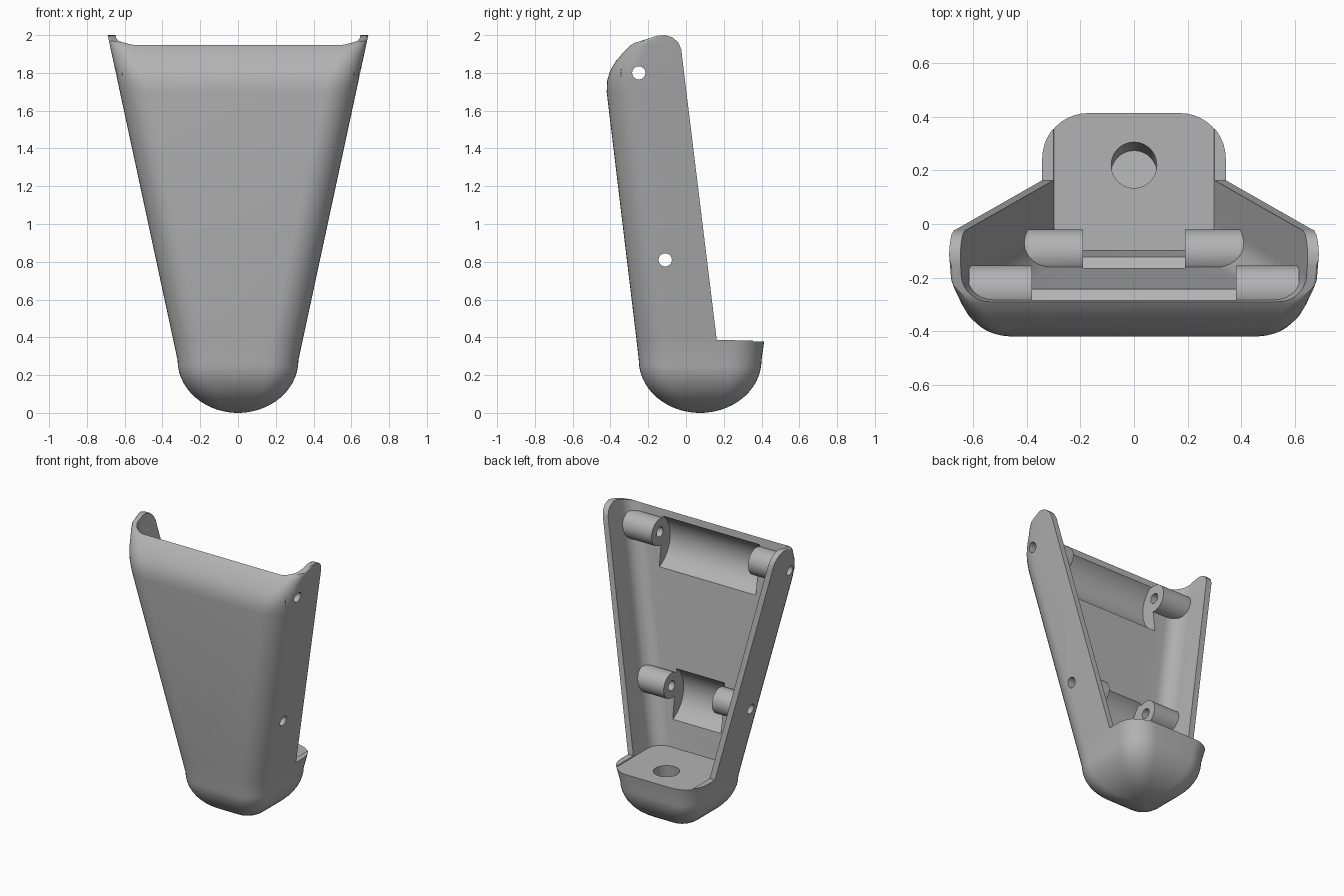
import bpy
import bmesh
from math import sin, cos, pi, sqrt, radians
from mathutils import Matrix, Vector

if "Cube" in bpy.data.objects:
    bpy.data.objects.remove(bpy.data.objects["Cube"], do_unlink=True)

grey = bpy.data.materials.new("plain_grey")
grey.use_nodes = True
colour = (0.45, 0.45, 0.45, 1)
grey.diffuse_color = colour
grey.node_tree.nodes["Principled BSDF"].inputs["Base Color"].default_value = colour


def make(name, bm):
    bmesh.ops.recalc_face_normals(bm, faces=bm.faces)
    mesh = bpy.data.meshes.new(name)
    bm.to_mesh(mesh)
    bm.free()
    mesh.materials.append(grey)
    ob = bpy.data.objects.new(name, mesh)
    bpy.context.collection.objects.link(ob)
    return ob


def section(z, half, front, back, r_front, r_back, steps=10):
    """Rounded rectangle at height z."""
    pts = []
    for sx, y, sy, r, start in ((1, back, -1, r_back, 0), (-1, back, -1, r_back, 1),
                                (-1, front, 1, r_front, 2), (1, front, 1, r_front, 3)):
        for i in range(steps + 1):
            a = (start + i / steps) * pi / 2
            pts.append(Vector((sx * (half - r) + r * cos(a), y + sy * r + r * sin(a), z)))
    return pts


def loft(name, rings):
    bm = bmesh.new()
    loops = [[bm.verts.new(p) for p in ring] for ring in rings]
    n = len(loops[0])
    for a, b in zip(loops, loops[1:]):
        for i in range(n):
            bm.faces.new((a[i], a[(i + 1) % n], b[(i + 1) % n], b[i]))
    bm.faces.new(loops[0])
    bm.faces.new(loops[-1])
    return make(name, bm)


def prism(name, outline, half):
    """Side outline (y, z) extruded across x."""
    return loft(name, [[Vector((x, y, z)) for y, z in outline] for x in (-half, half)])


def rod(name, radius, x0, x1, y, z, sides=48):
    outline = [(y + radius * cos(2 * pi * i / sides), z + radius * sin(2 * pi * i / sides))
               for i in range(sides)]
    ob = prism(name, outline, (x1 - x0) / 2)
    ob.data.transform(Matrix.Translation(((x0 + x1) / 2, 0, 0)))
    return ob


def combine(target, tool, operation):
    tool.hide_render = True
    mod = target.modifiers.new("combine", "BOOLEAN")
    mod.operation = operation
    mod.solver = "EXACT"
    mod.object = tool
    bpy.context.view_layer.objects.active = target
    bpy.ops.object.modifier_apply(modifier=mod.name)
    bpy.data.objects.remove(tool, do_unlink=True)


def half_width(z):
    return 0.32 + (z - 0.28) * 0.215


# Outer body: domed foot, straight taper, rolled top
rings = []
for i in range(1, 15):
    a = i / 14 * pi / 2
    f = sin(a)
    rings.append(section(0.28 * (1 - cos(a)), 0.32 * f, 0.075 - 0.325 * f,
                         0.075 + 0.325 * f, 0.17 * f, 0.17 * f))
rings.insert(0, section(0, 0.012, 0.063, 0.087, 0.006, 0.006))
for z, front, back, r in ((0.385, -0.262, 0.415, 0.17), (1.70, -0.42, 0.42, 0.17),
                          (1.76, -0.417, 0.42, 0.165), (1.81, -0.402, 0.42, 0.155),
                          (1.86, -0.373, 0.42, 0.14), (1.905, -0.335, 0.42, 0.12),
                          (1.945, -0.295, 0.42, 0.09), (1.97, -0.255, 0.42, 0.06),
                          (2.01, -0.14, 0.42, 0.05)):
    rings.append(section(z, half_width(z), front, back, r, 0.17))
body = loft("bracket_body", rings)

# Side outline: trims the back edge, the ledge and the rounded ears
ear = [(-0.02, 1.88), (-0.024, 1.92), (-0.04, 1.96), (-0.07, 1.987), (-0.11, 2.0),
       (-0.15, 1.997), (-0.3, 1.95), (-0.6, 1.87)]
side = prism("side_trim", [(-0.6, -0.1), (0.6, -0.1), (0.6, 0.383), (0.163, 0.385)] + ear, 1)
combine(body, side, "INTERSECT")


# Open back cavity with a thick front wall and filleted corners
def wall(z):
    return -0.10 - (z - 0.38) * 0.1214


cavity = loft("cavity", [section(z, half_width(z) - 0.042, wall(z), 0.8, 0.1, 0.01)
                         for z in (0.378, 2.1)])
combine(body, cavity, "DIFFERENCE")

# Scooped clearances between each pair of bosses, then the bosses and pin holes
pins = ((0.38, 0.615, -0.25, 1.80, 0.095), (0.19, 0.41, -0.11, 0.81, 0.09))
for inner, outer, y, z, radius in pins:
    zc = z - 0.06
    combine(body, rod("clearance", 0.2, -inner, inner, wall(zc) + 0.1, zc, 64), "DIFFERENCE")
    for a, b in ((inner, outer), (-outer, -inner)):
        combine(body, rod("boss", radius, a, b, y, z), "UNION")
    combine(body, rod("pin_hole", 0.035, -1, 1, y, z, 32), "DIFFERENCE")

# Slanted blind hole in the ledge
bm = bmesh.new()
bmesh.ops.create_cone(bm, cap_ends=True, segments=48, radius1=0.085, radius2=0.085, depth=0.5,
                      matrix=Matrix.Translation((0, 0.22, 0.38)) @ Matrix.Rotation(radians(-7), 4, "X"))
combine(body, make("ledge_hole", bm), "DIFFERENCE")

bpy.ops.object.select_all(action="DESELECT")
body.select_set(True)
bpy.context.view_layer.objects.active = body
bpy.ops.object.shade_smooth_by_angle(angle=radians(28))
